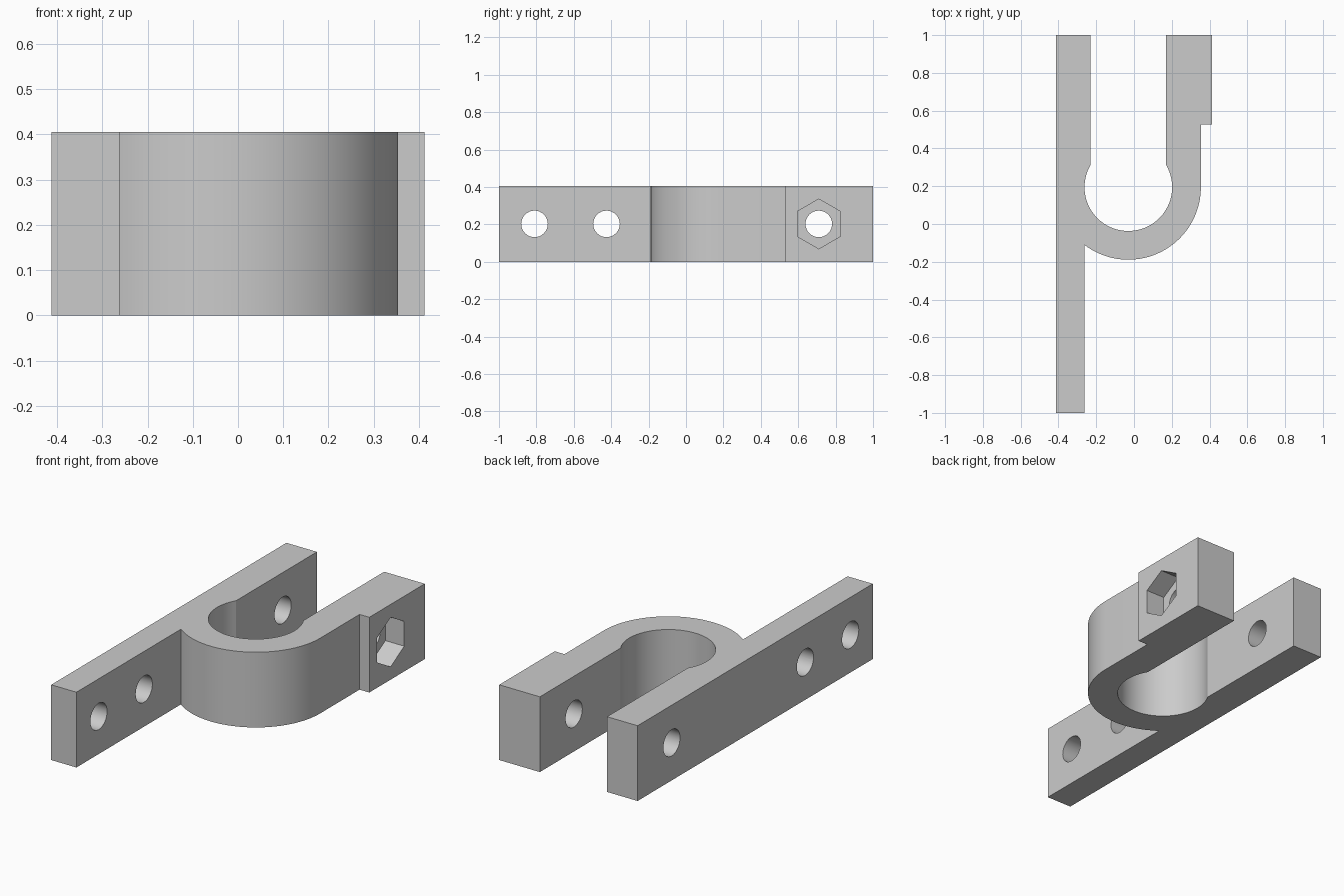
import bpy, bmesh, math
from mathutils import Matrix

cube = bpy.data.objects.get("Cube")
if cube:
    bpy.data.objects.remove(cube, do_unlink=True)

H = 0.405                 # height of the bracket
CX, CY = -0.03, 0.195     # centre of the clamp ring
R_IN, R_OUT = 0.232, 0.384

grey = bpy.data.materials.new("plain grey")
grey.use_nodes = True
colour = (0.6, 0.6, 0.6, 1)
grey.diffuse_color = colour
grey.node_tree.nodes["Principled BSDF"].inputs["Base Color"].default_value = colour


def arc(r, a0, a1, n):
    return [(CX + r * math.cos(a0 + (a1 - a0) * i / n),
             CY + r * math.sin(a0 + (a1 - a0) * i / n)) for i in range(n + 1)]


def new_object(name, bm):
    bmesh.ops.recalc_face_normals(bm, faces=bm.faces)
    mesh = bpy.data.meshes.new(name)
    bm.to_mesh(mesh)
    bm.free()
    obj = bpy.data.objects.new(name, mesh)
    bpy.context.collection.objects.link(obj)
    mesh.materials.append(grey)
    return obj


def bore(name, sides, radius, x0, x1, y):
    """Prism along x, used as a cutter."""
    bm = bmesh.new()
    place = (Matrix.Translation(((x0 + x1) / 2, y, H / 2))
             @ Matrix.Rotation(math.pi / 2, 4, 'Y'))
    bmesh.ops.create_cone(bm, cap_ends=True, segments=sides, radius1=radius,
                          radius2=radius, depth=x1 - x0, matrix=place)
    # a prism corner must point straight up
    v = max(bm.verts, key=lambda p: p.co.z)
    if abs(v.co.y - y) > 1e-4:
        bmesh.ops.rotate(bm, verts=bm.verts, cent=(0, y, H / 2),
                         matrix=Matrix.Rotation(math.pi / sides, 3, 'X'))
    return new_object(name, bm)


# Clamp outline: long mounting plate, ring and bolt arm
a_out = math.asin(-math.sqrt(R_OUT**2 - R_IN**2) / R_OUT)
a_slot = math.acos(0.2 / R_IN)
outline = [(-0.412, 1), (-0.412, -1), (CX - R_IN, -1)]
outline += arc(R_OUT, -math.pi - a_out, 0, 40)
outline += [(CX + R_OUT, 0.528), (0.412, 0.528), (0.412, 1), (0.17, 1)]
outline += arc(R_IN, a_slot, -math.pi - a_slot, 56)
outline += [(-0.23, 1)]

bm = bmesh.new()
face = bm.faces.new([bm.verts.new((x, y, 0)) for x, y in outline])
top = bmesh.ops.extrude_face_region(bm, geom=[face])["geom"]
bmesh.ops.translate(bm, vec=(0, 0, H),
                    verts=[g for g in top if isinstance(g, bmesh.types.BMVert)])
bracket = new_object("clamp_bracket", bm)

# Mounting holes, bolt hole and hexagonal nut pocket
cutters = [bore("mount_hole_front", 32, 0.071, -0.6, 0, -0.81),
           bore("mount_hole_middle", 32, 0.071, -0.6, 0, -0.425),
           bore("bolt_hole", 32, 0.071, -0.6, 0.6, 0.71),
           bore("nut_pocket", 6, 0.133, 0.30, 0.6, 0.71)]
bpy.context.view_layer.objects.active = bracket
for c in cutters:
    c.hide_render = True
    mod = bracket.modifiers.new(c.name, 'BOOLEAN')
    mod.operation, mod.solver, mod.object = 'DIFFERENCE', 'EXACT', c
    bpy.ops.object.modifier_apply(modifier=mod.name)
for c in cutters:
    bpy.data.objects.remove(c, do_unlink=True)

# Smooth round walls, sharp edges
bpy.ops.object.select_all(action='DESELECT')
bracket.select_set(True)
bpy.ops.object.shade_smooth_by_angle(angle=math.radians(25))
